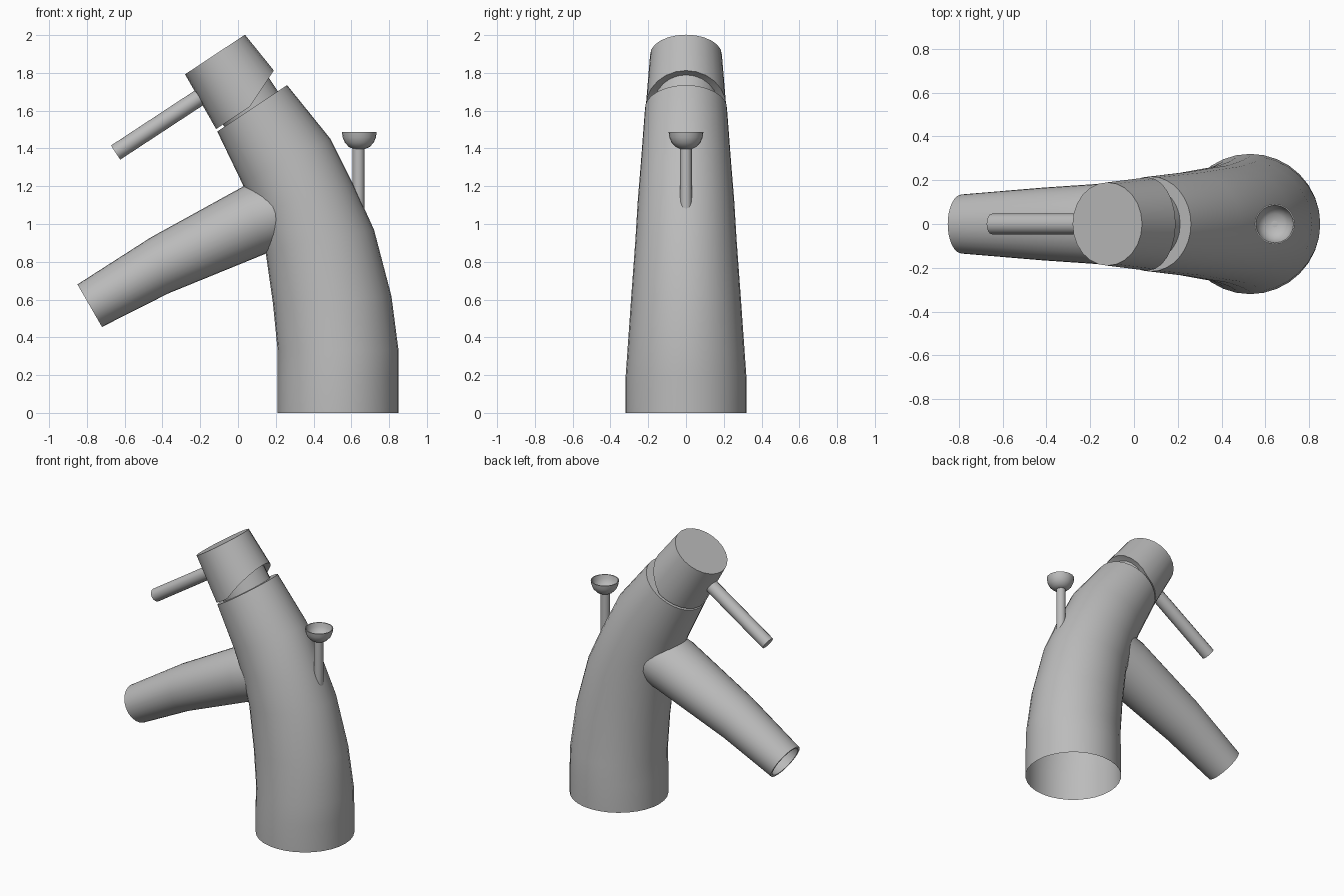
import bpy, bmesh, math
from mathutils import Vector

cube = bpy.data.objects.get("Cube")
if cube:
    bpy.data.objects.remove(cube)

metal = bpy.data.materials.new("grey metal")
metal.use_nodes = True
GREY = (0.5, 0.5, 0.5, 1)
metal.diffuse_color = GREY
metal.node_tree.nodes["Principled BSDF"].inputs["Base Color"].default_value = GREY


def loft(name, rings, cap_start=False, cap_end=False, angle=35):
    """Skin a list of closed point rings into one smooth-shaded object."""
    bm = bmesh.new()
    loops = [[bm.verts.new(p) for p in ring] for ring in rings]
    n = len(loops[0])
    for a, b in zip(loops, loops[1:]):
        for i in range(n):
            j = (i + 1) % n
            bm.faces.new((a[i], a[j], b[j], b[i]))
    if cap_start:
        bm.faces.new(loops[0][::-1])
    if cap_end:
        bm.faces.new(loops[-1])
    bmesh.ops.recalc_face_normals(bm, faces=bm.faces)
    mesh = bpy.data.meshes.new(name)
    bm.to_mesh(mesh)
    bm.free()
    mesh.materials.append(metal)
    obj = bpy.data.objects.new(name, mesh)
    bpy.context.collection.objects.link(obj)
    bpy.ops.object.select_all(action='DESELECT')
    obj.select_set(True)
    bpy.context.view_layer.objects.active = obj
    bpy.ops.object.shade_smooth_by_angle(angle=math.radians(angle))
    return obj


def ring(left, right, ry, n=32, scale=1.0):
    """Ellipse spanning two (x, z) silhouette points, with half depth ry."""
    a, b = Vector((left[0], 0, left[1])), Vector((right[0], 0, right[1]))
    mid, half = (a + b) / 2, (b - a) / 2 * scale
    return [mid + half * math.cos(t) + Vector((0, ry * scale * math.sin(t), 0))
            for t in (2 * math.pi * i / n for i in range(n))]


# Curved, tapering body, open underneath
body = [((.21, 0), (.85, 0), .32), ((.21, .19), (.85, .19), .32),
        ((.21, .33), (.85, .33), .31), ((.185, .58), (.812, .62), .291),
        ((.145, .86), (.72, .97), .268), ((.085, 1.07), (.62, 1.19), .255),
        ((.02, 1.22), (.49, 1.45), .238), ((-.11, 1.49), (.26, 1.735), .217)]
loft("body", [ring(*s) for s in body], cap_end=True)

# Hollow spout: outer skin to the mouth, then back along the bore
spout = [((.25, 1.27), (.29, .9), .2), ((.03, 1.2), (.14, .84), .2),
         ((-.46, .93), (-.37, .632), .166), ((-.85, .68), (-.72, .455), .135)]
loft("spout", [ring(*s) for s in spout] + [ring(*s, scale=.88) for s in spout[::-1]],
     cap_end=True)

# Frame of the tilted top: u across the body mouth, n along the neck axis
ORIGIN = Vector((-.11, 0, 1.49))
U, N = Vector((.834, 0, .552)), Vector((-.552, 0, .834))
CENTRE = ORIGIN + U * .215


def tilted_ring(r, height, n=24):
    """Circle about the neck axis; height is a function of the u offset."""
    out = []
    for i in range(n):
        t = 2 * math.pi * i / n
        u = r * math.cos(t)
        out.append(CENTRE + U * u + Vector((0, r * math.sin(t), 0)) + N * height(u))
    return out


# Neck, and the cap whose rear underside is cut at a slant
loft("neck", [tilted_ring(.17, lambda u: -.03), tilted_ring(.17, lambda u: .2)], True, True)
loft("cap", [tilted_ring(.165, lambda u: .03 + max(0, u) * .45),
             tilted_ring(.213, lambda u: .014 + max(0, u) * .42),
             tilted_ring(.19, lambda u: .346)], True, True)

# Lever handle
d = Vector((.83, 0, .545))
side = Vector((-.545, 0, .83)) * .045
lever = []
for p in (Vector((-.648, 0, 1.378)), Vector((-.648, 0, 1.378)) + d * .6):
    a, b = p + side, p - side
    lever.append(ring((a.x, a.z), (b.x, b.z), .047, 16))
loft("lever", lever, True, True)


def flat_rings(x, profile, n):
    return [ring((x - r, z), (x + r, z), r, n) for r, z in profile]


# Lift rod with an open bowl-shaped knob
loft("lift_rod", flat_rings(.638, [(.031, .95), (.031, 1.41)], 16), True, True)
loft("lift_knob", flat_rings(.642, [(.03, 1.397), (.055, 1.408), (.076, 1.43), (.088, 1.458),
                                    (.092, 1.486), (.086, 1.486), (.08, 1.458), (.068, 1.436),
                                    (.048, 1.418), (.015, 1.41)], 20), True, True, 50)
